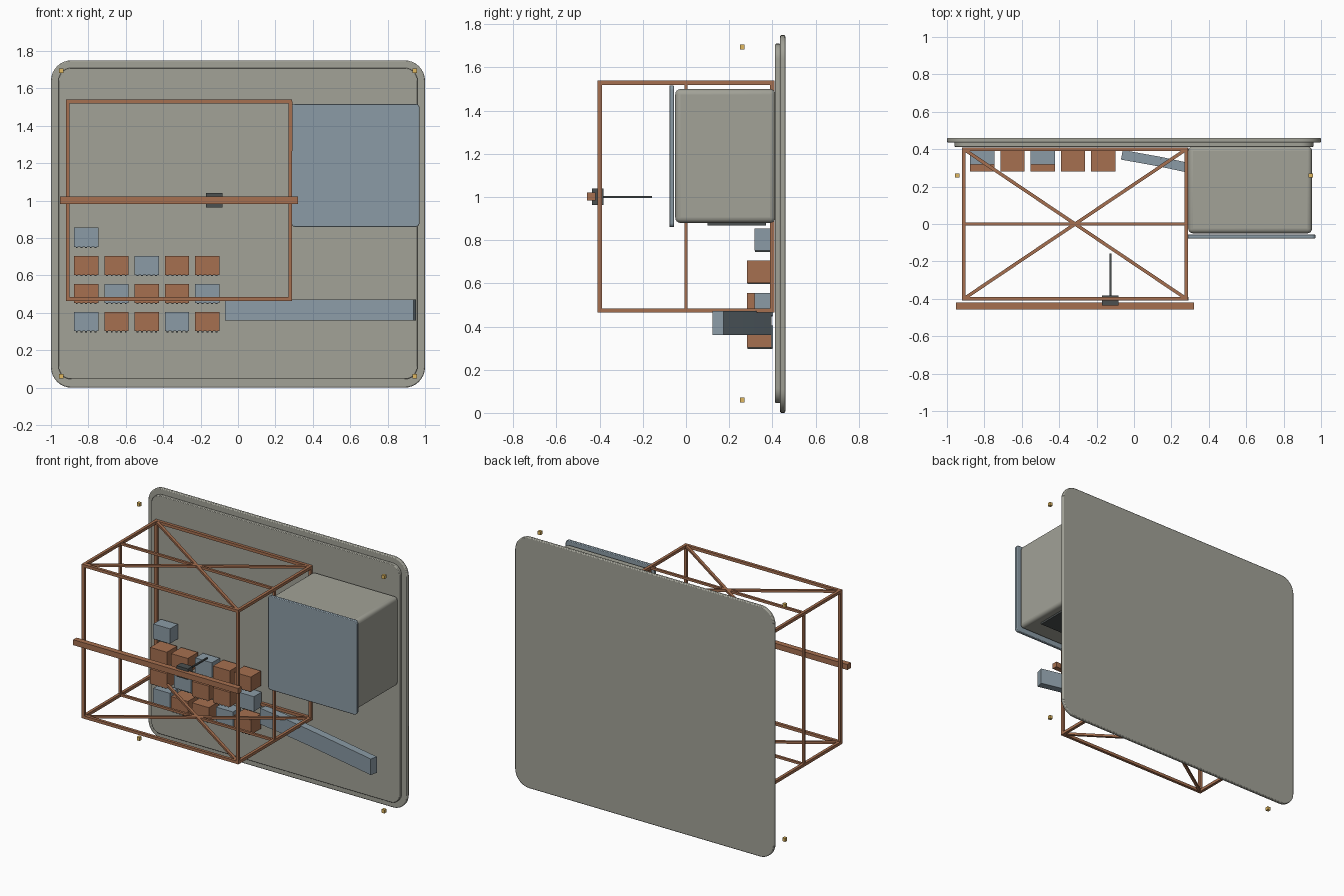
import bpy, bmesh, math
from mathutils import Vector

if "Cube" in bpy.data.objects:
    bpy.data.objects.remove(bpy.data.objects["Cube"])


def mat(name, rgb):
    m = bpy.data.materials.new(name)
    m.diffuse_color = (*rgb, 1)
    m.use_nodes = True
    m.node_tree.nodes["Principled BSDF"].inputs["Base Color"].default_value = m.diffuse_color
    return m


STONE = mat("warm_grey", (0.36, 0.36, 0.31))
STEEL = mat("blue_grey", (0.26, 0.33, 0.38))
COPPER = mat("copper", (0.38, 0.16, 0.08))
DARK = mat("charcoal", (0.07, 0.08, 0.08))
GOLD = mat("gold", (0.75, 0.48, 0.12))


def finish(bm, name, m, bevel=0, segs=2):
    bmesh.ops.recalc_face_normals(bm, faces=bm.faces)
    me = bpy.data.meshes.new(name)
    bm.to_mesh(me)
    bm.free()
    me.materials.append(m)
    ob = bpy.data.objects.new(name, me)
    bpy.context.collection.objects.link(ob)
    if bevel:
        b = ob.modifiers.new("bevel", 'BEVEL')
        b.width, b.segments, b.limit_method = bevel, segs, 'ANGLE'
        b.angle_limit = math.radians(40)
        bpy.context.view_layer.objects.active = ob
        ob.select_set(True)
        bpy.ops.object.shade_smooth_by_angle(angle=math.radians(35))
        ob.select_set(False)
    return ob


def add_box(bm, x, y, z):
    v = bmesh.ops.create_cube(bm, size=1)["verts"]
    for p in v:
        p.co = [(r[0] + r[1]) / 2 + c * (r[1] - r[0]) for c, r in zip(p.co, (x, y, z))]


def box(name, x, y, z, m, corner=0, bevel=0, segs=2):
    """Box from ranges; corner rounds the edges running along y."""
    bm = bmesh.new()
    add_box(bm, x, y, z)
    if corner:
        edges = [e for e in bm.edges
                 if abs(e.verts[0].co.y - e.verts[1].co.y) > 1e-4]
        bmesh.ops.bevel(bm, geom=edges, offset=corner, segments=8,
                        profile=0.5, affect='EDGES')
    return finish(bm, name, m, bevel, segs)


def bar(name, a, b, width, height, m):
    """Rectangular bar from point a to point b."""
    a, b = Vector(a), Vector(b)
    d = b - a
    bm = bmesh.new()
    h = d.length / 2
    add_box(bm, (-h, h), (-width / 2, width / 2), (-height / 2, height / 2))
    ob = finish(bm, name, m)
    ob.location = (a + b) / 2
    ob.rotation_euler = (0, -math.asin(d.z / d.length), math.atan2(d.y, d.x))
    return ob


# Wall panel: back plate and raised inner plate
box("back_plate", (-1, 1), (0.436, 0.46), (0, 1.75), STONE, 0.11, 0.006)
box("inner_plate", (-0.96, 0.96), (0.413, 0.437), (0.045, 1.71), STONE, 0.07, 0.004)

# Gold corner fasteners floating in front of the panel
for sx in (-1, 1):
    for z in (0.06, 1.695):
        box("corner_fastener", (sx * 0.945 - 0.011, sx * 0.945 + 0.011),
            (0.249, 0.271), (z - 0.012, z + 0.012), GOLD)

# Wire frame: three rings, long rails and cross braces
X0, X1, Y, Z0, Z1, T = -0.91, 0.28, 0.4, 0.474, 1.53, 0.02
for x in (X0, X1):
    for y in (-Y, 0, Y):
        t = T if y else 0.016
        bar("frame_post", (x, y, Z0), (x, y, Z1), t, t, COPPER)
for z in (Z0, Z1):
    for y in (-Y, 0, Y):
        t = T if y else 0.016
        bar("frame_rail", (X0 - T / 2, y, z), (X1 + T / 2, y, z), t, t, COPPER)
    for x in (X0, X1):
        bar("frame_side_rail", (x, -Y, z), (x, Y, z), T, T, COPPER)
    for s in (-1, 1):
        bar("cross_brace", (X0, -s * Y, z), (X1, s * Y, z), 0.018, 0.016, COPPER)

# Gantry beam with carriage and probe
box("gantry_beam", (-0.952, 0.322), (-0.458, -0.42), (0.983, 1.021), COPPER)
box("carriage", (-0.17, -0.082), (-0.435, -0.383), (0.964, 1.04), DARK)
bar("probe_rod", (-0.126, -0.39, 1.0), (-0.126, -0.158, 1.0), 0.01, 0.01, DARK)

# Cabinet with door and vent underneath
box("cabinet", (0.29, 0.952), (-0.05, 0.415), (0.88, 1.5), STONE, 0, 0.025, 4)
box("cabinet_door", (0.285, 0.97), (-0.077, -0.056), (0.86, 1.517), STEEL, 0.02, 0.004)
box("cabinet_vent", (0.35, 0.89), (0.1, 0.37), (0.867, 0.882), DARK)

# Stacked bins with tiny feet: C = copper, S = steel
rows = ["SCCSC", "CSCCS", "CCSCC", "S"]
for r, row in enumerate(rows):
    for c, kind in enumerate(row):
        cx, z = -0.812 + 0.162 * c, 0.302 + 0.15 * r
        copper = kind == "C"
        y0 = 0.282 if copper else 0.317
        y1 = 0.395 if copper else 0.403
        box("copper_bin" if copper else "steel_bin", (cx - 0.065, cx + 0.065),
            (y0, y1), (z, z + 0.103), COPPER if copper else STEEL)
        bm = bmesh.new()
        for i in range(5):
            fx = cx - 0.05 + 0.025 * i
            add_box(bm, (fx - 0.005, fx + 0.005), (y0 + 0.003, y1 - 0.003),
                    (z - 0.006, z + 0.001))
        finish(bm, "bin_feet", DARK)

# Conveyor chute running out beneath the cabinet
path = [(-0.065, 0.37), (0.14, 0.333), (0.35, 0.288), (0.565, 0.238),
        (0.755, 0.193), (0.945, 0.148)]
for (ax, ay), (bx, by) in zip(path, path[1:]):
    bar("chute_segment", (ax, ay, 0.416), (bx, by, 0.416), 0.052, 0.112, STEEL)
